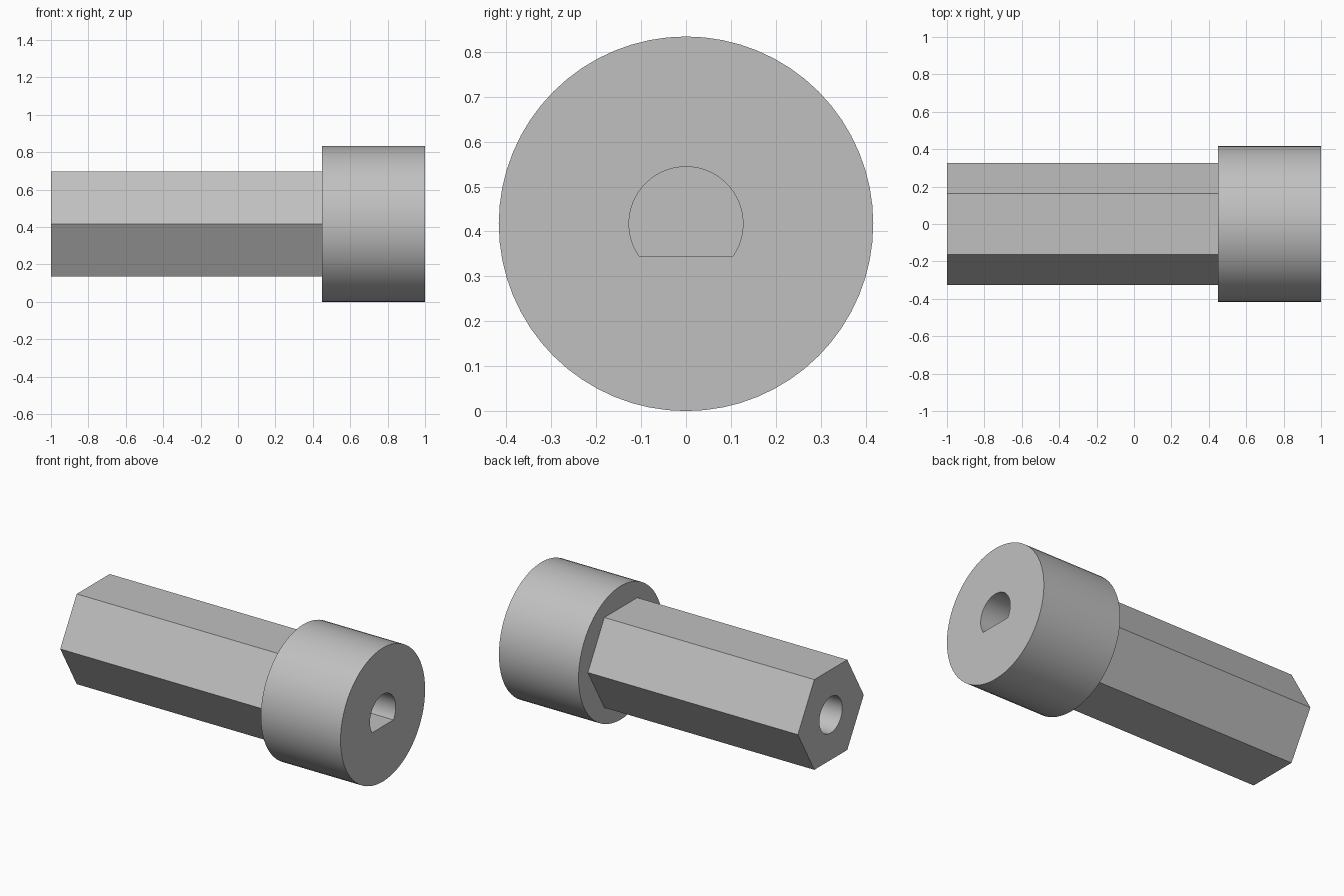
import bpy
import bmesh
from math import pi, cos, sin, asin, radians

cube = bpy.data.objects.get("Cube")
if cube:
    bpy.data.objects.remove(cube, do_unlink=True)

AXIS_Z = 0.417

# Single plain grey
grey = bpy.data.materials.new("plain grey")
grey.use_nodes = True
colour = (0.53, 0.53, 0.53, 1)
grey.diffuse_color = colour
grey.node_tree.nodes["Principled BSDF"].inputs["Base Color"].default_value = colour


def ring(radius, sides):
    """Regular outline in the y-z plane, first corner on +y."""
    return [(radius * cos(2 * pi * i / sides), radius * sin(2 * pi * i / sides))
            for i in range(sides)]


def d_outline(radius, flat, steps):
    """Circle with its lower side cut off at height -flat."""
    start = -asin(flat / radius)
    sweep = pi - 2 * start
    return [(radius * cos(start + sweep * i / steps), radius * sin(start + sweep * i / steps))
            for i in range(steps + 1)]


def prism(name, outline, x0, x1):
    """Extrude an outline along x between x0 and x1."""
    bm = bmesh.new()
    base = bm.faces.new([bm.verts.new((x0, y, AXIS_Z + z)) for y, z in outline])
    new = bmesh.ops.extrude_face_region(bm, geom=[base])["geom"]
    bmesh.ops.translate(bm, vec=(x1 - x0, 0, 0),
                        verts=[v for v in new if isinstance(v, bmesh.types.BMVert)])
    bmesh.ops.recalc_face_normals(bm, faces=bm.faces)
    mesh = bpy.data.meshes.new(name)
    bm.to_mesh(mesh)
    bm.free()
    mesh.materials.append(grey)
    obj = bpy.data.objects.new(name, mesh)
    bpy.context.collection.objects.link(obj)
    return obj


def combine(target, tool, operation):
    """Apply a boolean and discard the tool."""
    tool.hide_render = True
    mod = target.modifiers.new(operation.lower(), 'BOOLEAN')
    mod.operation = operation
    mod.solver = 'EXACT'
    mod.object = tool
    bpy.context.view_layer.objects.active = target
    bpy.ops.object.modifier_apply(modifier=mod.name)
    bpy.data.objects.remove(tool, do_unlink=True)


# Round head with the hexagonal shaft joined into it
adapter = prism("hex_shaft_adapter", ring(AXIS_Z, 64), 0.45, 1.0)
combine(adapter, prism("hex_shaft", ring(0.325, 6), -1.0, 0.6), 'UNION')

# Blind D-shaped socket in the head, blind round bore in the shaft end
combine(adapter, prism("d_socket", d_outline(0.127, 0.072, 40), 0.3, 1.1), 'DIFFERENCE')
combine(adapter, prism("round_bore", ring(0.113, 48), -1.1, -0.3), 'DIFFERENCE')

# Smooth round walls, crisp edges
bpy.ops.object.select_all(action='DESELECT')
adapter.select_set(True)
bpy.context.view_layer.objects.active = adapter
bpy.ops.object.shade_smooth_by_angle(angle=radians(30))
